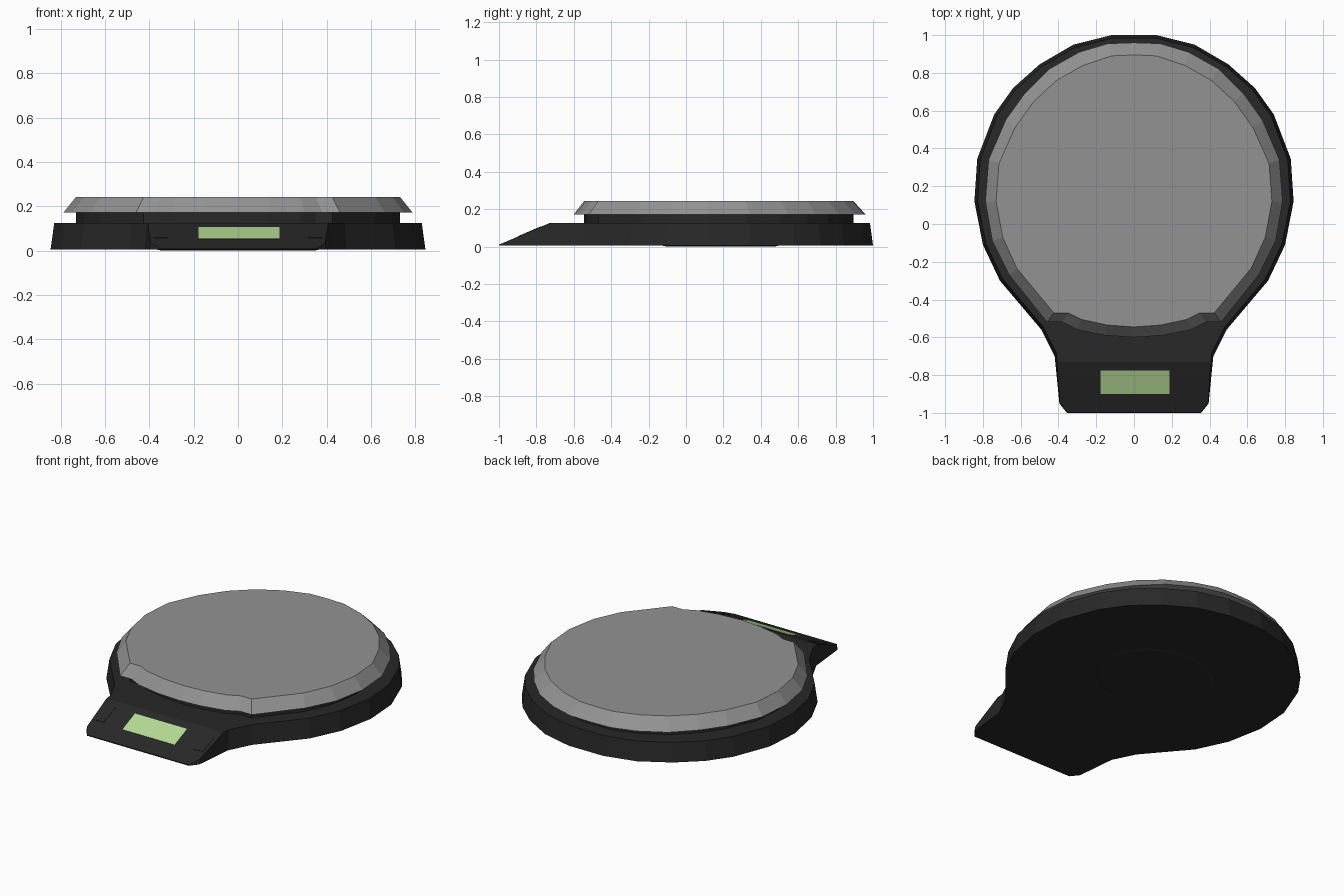
import bpy, bmesh
from mathutils import Vector

cube = bpy.data.objects.get("Cube")
if cube:
    bpy.data.objects.remove(cube, do_unlink=True)


def material(name, rgb):
    m = bpy.data.materials.new(name)
    m.use_nodes = True
    m.diffuse_color = (*rgb, 1)
    bsdf = next(n for n in m.node_tree.nodes if n.type == 'BSDF_PRINCIPLED')
    bsdf.inputs["Base Color"].default_value = (*rgb, 1)
    return m


BLACK = material("black plastic", (0.021, 0.021, 0.021))
GREY = material("grey metal", (0.29, 0.29, 0.29))
GREEN = material("display green", (0.46, 0.70, 0.30))


def mirrored(half):
    """Close a half outline, listed back to front, across x = 0."""
    return half + [(-x, y) for x, y in reversed(half) if x > 0]


def scaled(outline, s, cy=0.18):
    return [(x * s, cy + (y - cy) * s) for x, y in outline]


def finish(name, bm, mat):
    bmesh.ops.recalc_face_normals(bm, faces=bm.faces)
    mesh = bpy.data.meshes.new(name)
    bm.to_mesh(mesh)
    bm.free()
    mesh.materials.append(mat)
    obj = bpy.data.objects.new(name, mesh)
    bpy.context.collection.objects.link(obj)
    return obj


def loft(low, z0, high, z1):
    """Solid between two matching outlines."""
    bm = bmesh.new()
    a = [bm.verts.new((x, y, z0)) for x, y in low]
    b = [bm.verts.new((x, y, z1)) for x, y in high]
    bm.faces.new(a)
    bm.faces.new(b)
    n = len(a)
    for i in range(n):
        j = (i + 1) % n
        bm.faces.new((a[i], a[j], b[j], b[i]))
    return bm


# Sloping control panel plane
CREASE = Vector((0, -0.73, 0.125))
NORMAL = Vector((0, -0.115, 0.27)).normalized()


def slope_point(x, y, lift):
    z = CREASE.z - (y - CREASE.y) * NORMAL.y / NORMAL.z
    return Vector((x, y, z)) + NORMAL * lift


def slope_panel(name, x0, x1, y0, y1, lift, mat):
    """Thin plate lying on the sloping control panel."""
    bm = bmesh.new()
    bmesh.ops.create_cube(bm, size=1)
    for v in bm.verts:
        v.co = slope_point(x1 if v.co.x > 0 else x0,
                           y1 if v.co.y > 0 else y0,
                           lift if v.co.z > 0 else -0.003)
    return finish(name, bm, mat)


# Base with handle-like control panel, cut by the slope
base_outline = mirrored([
    (0.12, 1.0), (0.32, 0.95), (0.5, 0.845), (0.64, 0.72), (0.74, 0.58),
    (0.83, 0.345), (0.845, 0.12), (0.80, -0.11), (0.71, -0.30),
    (0.49, -0.56), (0.42, -0.70), (0.395, -0.95), (0.355, -1.0)])
bm = loft(base_outline, 0.005, scaled(base_outline, 0.98), 0.125)
bmesh.ops.bisect_plane(bm, geom=bm.verts[:] + bm.edges[:] + bm.faces[:],
                       plane_co=CREASE, plane_no=NORMAL, clear_outer=True)
bmesh.ops.holes_fill(bm, edges=[e for e in bm.edges if e.is_boundary], sides=0)
finish("base", bm, BLACK)

# Shallow pad under the base
bm = bmesh.new()
bmesh.ops.create_cone(bm, cap_ends=True, segments=24, radius1=0.34,
                      radius2=0.37, depth=0.006)
bmesh.ops.scale(bm, verts=bm.verts, vec=(1, 0.85, 1))
bmesh.ops.translate(bm, verts=bm.verts, vec=(0, 0.185, 0.003))
finish("bottom_pad", bm, BLACK)

# Weighing plate with a wide bevel, on a recessed neck
plate_top = mirrored([
    (0, 0.895), (0.12, 0.89), (0.27, 0.84), (0.41, 0.76), (0.53, 0.65),
    (0.63, 0.51), (0.715, 0.32), (0.73, 0.12), (0.695, -0.07),
    (0.62, -0.235), (0.425, -0.47), (0.35, -0.47), (0.28, -0.505),
    (0.14, -0.535), (0, -0.545)])
plate_rim = mirrored([
    (0, 0.96), (0.14, 0.955), (0.29, 0.91), (0.45, 0.82), (0.58, 0.69),
    (0.68, 0.55), (0.77, 0.34), (0.787, 0.12), (0.75, -0.09),
    (0.66, -0.27), (0.46, -0.52), (0.38, -0.52), (0.30, -0.56),
    (0.15, -0.59), (0, -0.6)])
finish("plate_neck", loft(plate_top, 0.12, plate_top, 0.18), BLACK)
finish("weighing_plate", loft(plate_rim, 0.172, plate_top, 0.243), GREY)

# Display and the two buttons
slope_panel("display", -0.177, 0.188, -0.90, -0.775, 0.002, GREEN)
for side, s in (("left", 1), ("right", -1)):
    slope_panel(side + "_button", *sorted((s * 0.315, s * 0.378)),
                -0.89, -0.775, 0.002, BLACK)
